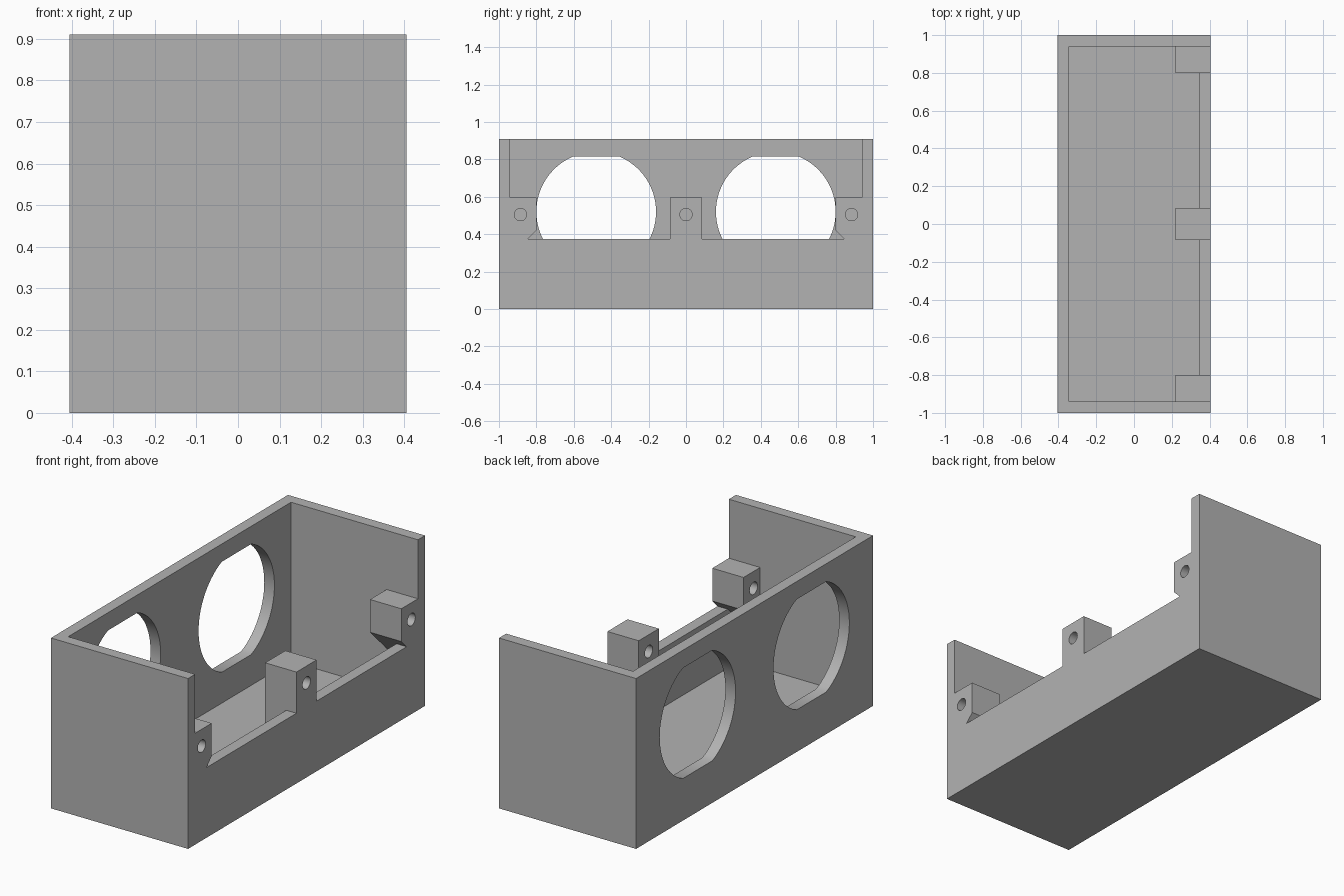
import bpy, bmesh
from math import sin, cos, asin, pi

cube = bpy.data.objects.get("Cube")
if cube:
    bpy.data.objects.remove(cube, do_unlink=True)

grey = bpy.data.materials.new("plain grey")
grey.use_nodes = True
colour = (0.45, 0.45, 0.45, 1)
grey.diffuse_color = colour
grey.node_tree.nodes["Principled BSDF"].inputs["Base Color"].default_value = colour

W, L, H, T = 0.405, 1.0, 0.91, 0.06      # half width, half length, height, wall
LIP, POST_TOP, POST_IN = 0.375, 0.595, 0.22


def prism(name, outline, x0, x1):
    """Extrude a (y, z) outline along x."""
    bm = bmesh.new()
    face = bm.faces.new([bm.verts.new((x0, y, z)) for y, z in outline])
    ext = bmesh.ops.extrude_face_region(bm, geom=[face])["geom"]
    bmesh.ops.translate(bm, vec=(x1 - x0, 0, 0),
                        verts=[v for v in ext if isinstance(v, bmesh.types.BMVert)])
    bmesh.ops.recalc_face_normals(bm, faces=bm.faces)
    mesh = bpy.data.meshes.new(name)
    bm.to_mesh(mesh)
    bm.free()
    mesh.materials.append(grey)
    obj = bpy.data.objects.new(name, mesh)
    bpy.context.collection.objects.link(obj)
    return obj


def rect(y0, y1, z0, z1):
    return [(y0, z0), (y1, z0), (y1, z1), (y0, z1)]


def arc(y, z, r, start, end, n):
    return [(y + r * cos(start + (end - start) * i / n),
             z + r * sin(start + (end - start) * i / n)) for i in range(n + 1)]


def combine(target, tool, operation):
    """Apply a boolean and discard the tool object."""
    tool.hide_render = True
    mod = target.modifiers.new("boolean", "BOOLEAN")
    mod.operation, mod.solver, mod.object = operation, "EXACT", tool
    bpy.context.view_layer.objects.active = target
    bpy.ops.object.modifier_apply(modifier=mod.name)
    bpy.data.objects.remove(tool, do_unlink=True)


# Open-topped box with a low lip on the +x side
case = prism("case", rect(-L, L, 0, H), -W, W)
combine(case, prism("cavity", rect(T - L, L - T, T, 1.2), T - W, W - T), "DIFFERENCE")
combine(case, prism("side_opening", rect(T - L, L - T, LIP, 1.2), 0.3, 0.6), "DIFFERENCE")

# Two large round openings with flat top and bottom in the -x wall
a = asin(0.295 / 0.32)
for y in (-0.48, 0.48):
    outline = arc(y, 0.52, 0.32, -a, a, 28) + arc(y, 0.52, 0.32, pi - a, pi + a, 28)
    combine(case, prism("round_opening", outline, -0.6, -0.2), "DIFFERENCE")

# Screw posts: one rising from the floor, two on sloped brackets at the ends
combine(case, prism("middle_post", rect(-0.085, 0.085, 0.03, POST_TOP), POST_IN, W), "UNION")
for s in (-1, 1):
    bracket = [(s * 0.97, POST_TOP), (s * 0.8, POST_TOP), (s * 0.8, 0.42), (s * 0.97, 0.25)]
    combine(case, prism("end_post", bracket, POST_IN, W), "UNION")

# Screw holes through the posts
for y in (-0.885, 0, 0.885):
    outline = arc(y, 0.505, 0.033, 0, 2 * pi, 24)[:-1]
    combine(case, prism("screw_hole", outline, 0.1, 0.6), "DIFFERENCE")

# Smooth only the curved walls
bpy.ops.object.select_all(action="DESELECT")
case.select_set(True)
bpy.context.view_layer.objects.active = case
bpy.ops.object.shade_smooth_by_angle(angle=pi / 6)
